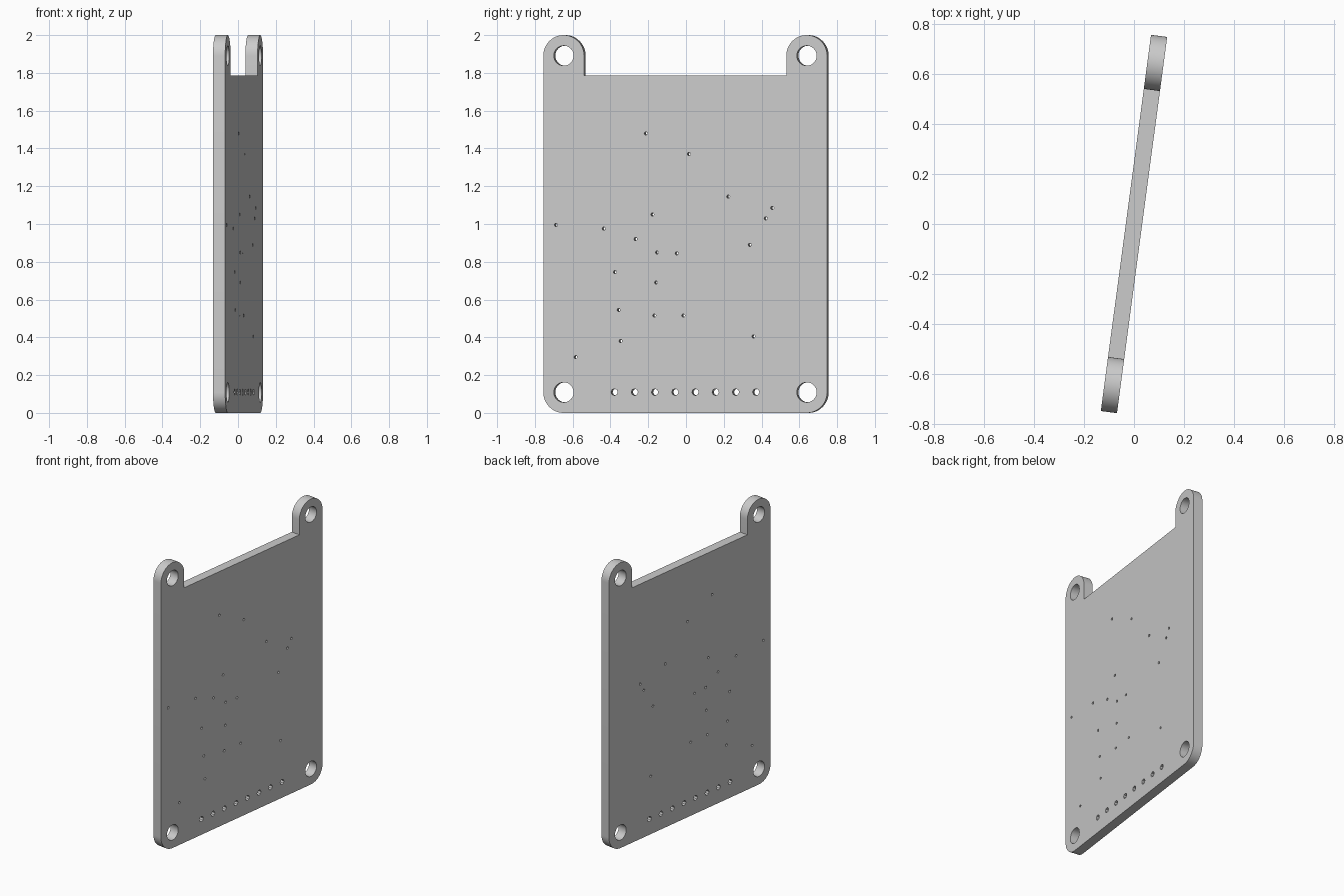
import bpy, bmesh
from math import sin, cos, pi, radians
from mathutils import Matrix

cube = bpy.data.objects.get("Cube")
if cube:
    bpy.data.objects.remove(cube, do_unlink=True)

HALF_W, HEIGHT, THICK = 0.758, 2.0, 0.065
R = 0.109            # corner and tab radius
SHELF = 1.786        # top edge between the tabs
TURN = radians(7.6)  # plate is turned about the vertical
CX, TOP_C = HALF_W - R, HEIGHT - R


def arc(cx, cy, r, start, end, steps):
    angles = [radians(start + (end - start) * i / steps) for i in range(steps + 1)]
    return [(cx + r * cos(a), cy + r * sin(a)) for a in angles]


def circle(cx, cy, r, sides):
    return arc(cx, cy, r, 0, 360, sides)[:-1]


# Right half of the outline, then its mirror image
right = arc(CX, R, R, -90, 0, 12) + arc(CX, TOP_C, R, 0, 180, 24) + [(CX - R, SHELF)]
loops = [right + [(-x, y) for x, y in reversed(right)]]

# Corner mounting holes
for x in (-CX, CX):
    for y in (R, TOP_C):
        loops.append(circle(x, y, 0.053, 32))

# Row of connector holes along the bottom
for i in range(8):
    loops.append(circle((i - 3.5) * 0.108, 0.11, 0.018, 8))

# Scattered pin holes
pins = [(-.21, 1.48), (.02, 1.37), (.23, 1.145), (.465, 1.085), (.43, 1.03),
        (.345, .89), (-.175, 1.05), (-.69, .995), (-.435, .975), (-.265, .92),
        (-.15, .85), (-.045, .845), (-.375, .745), (-.155, .69), (-.355, .545),
        (-.165, .515), (-.01, .515), (-.345, .38), (.365, .405), (-.585, .295)]
for x, y in pins:
    loops.append(circle(x, y, 0.009, 6))

# Filled and extruded profile
curve = bpy.data.curves.new("plate_profile", "CURVE")
curve.dimensions = "2D"
curve.fill_mode = "BOTH"
curve.extrude = THICK / 2
for pts in loops:
    spline = curve.splines.new("POLY")
    spline.points.add(len(pts) - 1)
    for p, (x, y) in zip(spline.points, pts):
        p.co = (x, y, 0, 1)
    spline.use_cyclic_u = True
helper = bpy.data.objects.new("plate_profile", curve)
bpy.context.collection.objects.link(helper)
bpy.context.view_layer.update()
depsgraph = bpy.context.evaluated_depsgraph_get()
mesh = bpy.data.meshes.new_from_object(helper.evaluated_get(depsgraph))
bpy.data.objects.remove(helper, do_unlink=True)

# Stand the plate up, turn it and weld it
stand = Matrix(((sin(TURN), 0, cos(TURN)), (cos(TURN), 0, -sin(TURN)), (0, 1, 0)))
bm = bmesh.new()
bm.from_mesh(mesh)
bmesh.ops.transform(bm, matrix=stand.to_4x4(), verts=bm.verts)
bmesh.ops.remove_doubles(bm, verts=bm.verts, dist=0.0001)
bmesh.ops.recalc_face_normals(bm, faces=bm.faces)
bm.to_mesh(mesh)
bm.free()

# Grey plate material
grey = bpy.data.materials.new("plain_grey")
grey.use_nodes = True
colour = (0.6, 0.6, 0.6, 1)
grey.diffuse_color = colour
grey.node_tree.nodes["Principled BSDF"].inputs["Base Color"].default_value = colour
mesh.materials.clear()
mesh.materials.append(grey)

plate = bpy.data.objects.new("mounting_plate", mesh)
bpy.context.collection.objects.link(plate)
bpy.ops.object.select_all(action="DESELECT")
plate.select_set(True)
bpy.context.view_layer.objects.active = plate
bpy.ops.object.shade_smooth_by_angle(angle=radians(30))
